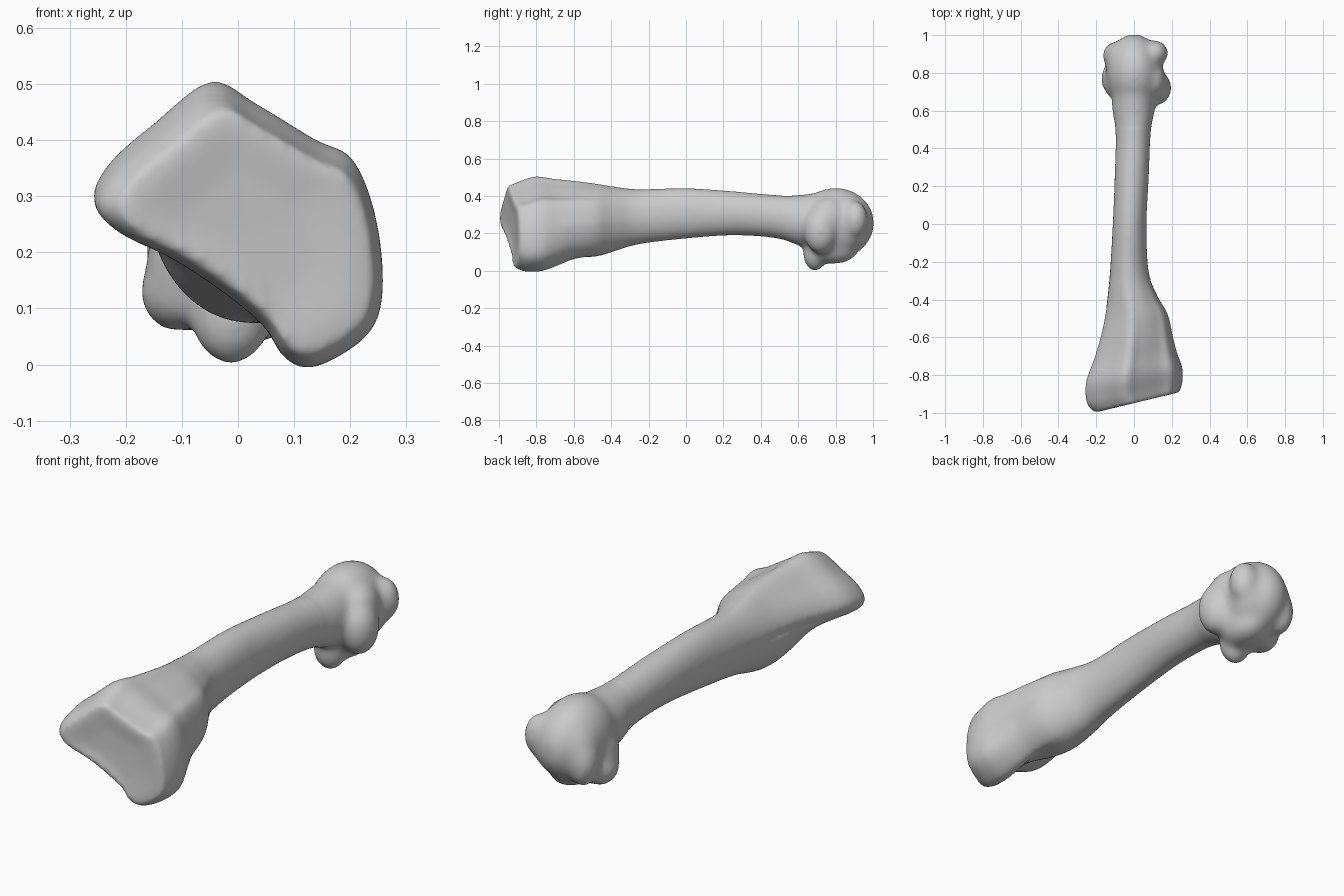
import bpy, bmesh
from mathutils import Vector, Matrix

cube = bpy.data.objects.get("Cube")
if cube:
    bpy.data.objects.remove(cube, do_unlink=True)


def spline(a, b, c, d, t):
    """Catmull-Rom blend of four vectors."""
    return 0.5 * (2 * b + (c - a) * t + (2 * a - 5 * b + 4 * c - d) * t * t
                  + (3 * b - a - 3 * c + d) * t ** 3)


# Outline of the broad joint face (x, z)
OUTLINE = [(-0.05, 0.46), (-0.15, 0.392), (-0.225, 0.332), (-0.255, 0.275),
           (-0.215, 0.228), (-0.12, 0.183), (-0.03, 0.127), (0.045, 0.068),
           (0.082, 0.016), (0.135, 0.0), (0.225, 0.05), (0.255, 0.12),
           (0.245, 0.24), (0.205, 0.335), (0.14, 0.365), (0.03, 0.425)]
# Stations along the bone: y, x min, x max, z min, z max, outline weight
STATIONS = [(-0.947, -0.208, 0.24, 0.02, 0.452, 1.0),
            (-0.89, -0.25, 0.256, -0.002, 0.475, 1.0),
            (-0.80, -0.255, 0.254, -0.002, 0.504, 1.0),
            (-0.70, -0.213, 0.23, 0.02, 0.492, 0.93),
            (-0.60, -0.178, 0.208, 0.05, 0.482, 0.78),
            (-0.48, -0.153, 0.18, 0.073, 0.467, 0.55),
            (-0.38, -0.14, 0.124, 0.105, 0.451, 0.33),
            (-0.25, -0.127, 0.077, 0.143, 0.437, 0.13),
            (0.0, -0.112, 0.066, 0.173, 0.442, 0.0),
            (0.25, -0.102, 0.078, 0.19, 0.425, 0.0),
            (0.48, -0.097, 0.088, 0.175, 0.405, 0.0),
            (0.62, -0.117, 0.112, 0.13, 0.408, 0.0),
            (0.78, -0.11, 0.11, 0.12, 0.43, 0.0)]
# Rounded masses of the far joint: centre, radii
HEAD = [((0, 0.80, 0.255), (0.147, 0.207, 0.19)),
        ((-0.065, 0.86, 0.245), (0.085, 0.115, 0.135)),
        ((0.065, 0.86, 0.25), (0.085, 0.115, 0.14)),
        ((0, 0.78, 0.165), (0.13, 0.145, 0.12)),
        ((-0.012, 0.69, 0.093), (0.075, 0.065, 0.097)),
        ((0.02, 0.79, 0.113), (0.09, 0.13, 0.077)),
        ((-0.108, 0.77, 0.13), (0.068, 0.09, 0.074)),
        ((-0.097, 0.75, 0.19), (0.066, 0.09, 0.11)),
        ((-0.10, 0.89, 0.20), (0.066, 0.075, 0.11)),
        ((0.116, 0.72, 0.215), (0.083, 0.092, 0.125)),
        ((0.10, 0.76, 0.28), (0.07, 0.10, 0.11)),
        ((0.112, 0.905, 0.275), (0.07, 0.068, 0.10))]


def closed_outline(steps=5):
    """Smooth the outline and scale it to a -1..1 box."""
    pts = [Vector((x / 0.255, (z - 0.23) / 0.23)) for x, z in OUTLINE]
    n = len(pts)
    return [spline(pts[i - 1], pts[i], pts[(i + 1) % n], pts[(i + 2) % n], s / steps)
            for i in range(n) for s in range(steps)]


def station_rows(steps=5):
    """Interpolate the stations along the bone."""
    rows = [Vector(s) for s in STATIONS]
    ext = [rows[0]] + rows + [rows[-1]]
    out = []
    for i in range(len(rows) - 1):
        out += [spline(*ext[i:i + 4], s / steps) for s in range(steps)]
    return out + [rows[-1]]


shape = closed_outline()
bm = bmesh.new()


def add_ring(row, scale=1.0, push=0.0):
    y, x0, x1, z0, z1, weight = row
    weight = min(1, max(0, weight))
    ring = []
    for p in shape:
        # The underside fills out to a round keel sooner than the top
        w = weight if p.y > 0 else weight ** 5
        q = (p * w + p.normalized() * (1 - w)) * scale
        x = (x0 + x1) / 2 + q.x * (x1 - x0) / 2
        z = (z0 + z1) / 2 + q.y * (z1 - z0) / 2
        slant = 0.24 * min(1, max(0, (-0.6 - y) / 0.3))
        ring.append(bm.verts.new((x, y + slant * x + push, z)))
    return ring


# Shaft and broad end, starting with the slightly hollow joint face
rows = station_rows()
rings = [add_ring(rows[0], s, p) for s, p in ((0.1, 0.008), (0.5, 0.006), (0.85, -0.002))]
rings += [add_ring(r) for r in rows]
for a, b in zip(rings, rings[1:]):
    for i in range(len(a)):
        j = (i + 1) % len(a)
        bm.faces.new((a[i], a[j], b[j], b[i]))
bm.faces.new(rings[0])
bm.faces.new(rings[-1])

# Rounded head with its side knobs and lower lobes
for centre, radii in HEAD:
    m = Matrix.Translation(centre) @ Matrix.Diagonal((*radii, 1))
    bmesh.ops.create_icosphere(bm, subdivisions=4, radius=1, matrix=m)
bmesh.ops.recalc_face_normals(bm, faces=bm.faces)

mesh = bpy.data.meshes.new("bone")
bm.to_mesh(mesh)
bm.free()
bone = bpy.data.objects.new("bone", mesh)
bpy.context.collection.objects.link(bone)

# Fuse all masses into one skin
fuse = bone.modifiers.new("fuse", 'REMESH')
fuse.mode = 'VOXEL'
fuse.voxel_size = 0.009
soft = bone.modifiers.new("soften", 'SMOOTH')
soft.factor = 0.5
soft.iterations = 9
bpy.ops.object.select_all(action='DESELECT')
bone.select_set(True)
bpy.context.view_layer.objects.active = bone
bpy.ops.object.convert(target='MESH')

# Melt the knobs of the head into each other
bm = bmesh.new()
bm.from_mesh(bone.data)
head_verts = [v for v in bm.verts if v.co.y > 0.5]
for _ in range(28):
    bmesh.ops.smooth_vert(bm, verts=head_verts, factor=0.5,
                          use_axis_x=True, use_axis_y=True, use_axis_z=True)
bm.to_mesh(bone.data)
bm.free()
bpy.ops.object.shade_smooth()

# Plain grey bone colour
mat = bpy.data.materials.new("bone grey")
mat.use_nodes = True
colour = (0.6, 0.6, 0.6, 1)
mat.diffuse_color = colour
mat.node_tree.nodes["Principled BSDF"].inputs["Base Color"].default_value = colour
bone.data.materials.clear()
bone.data.materials.append(mat)
